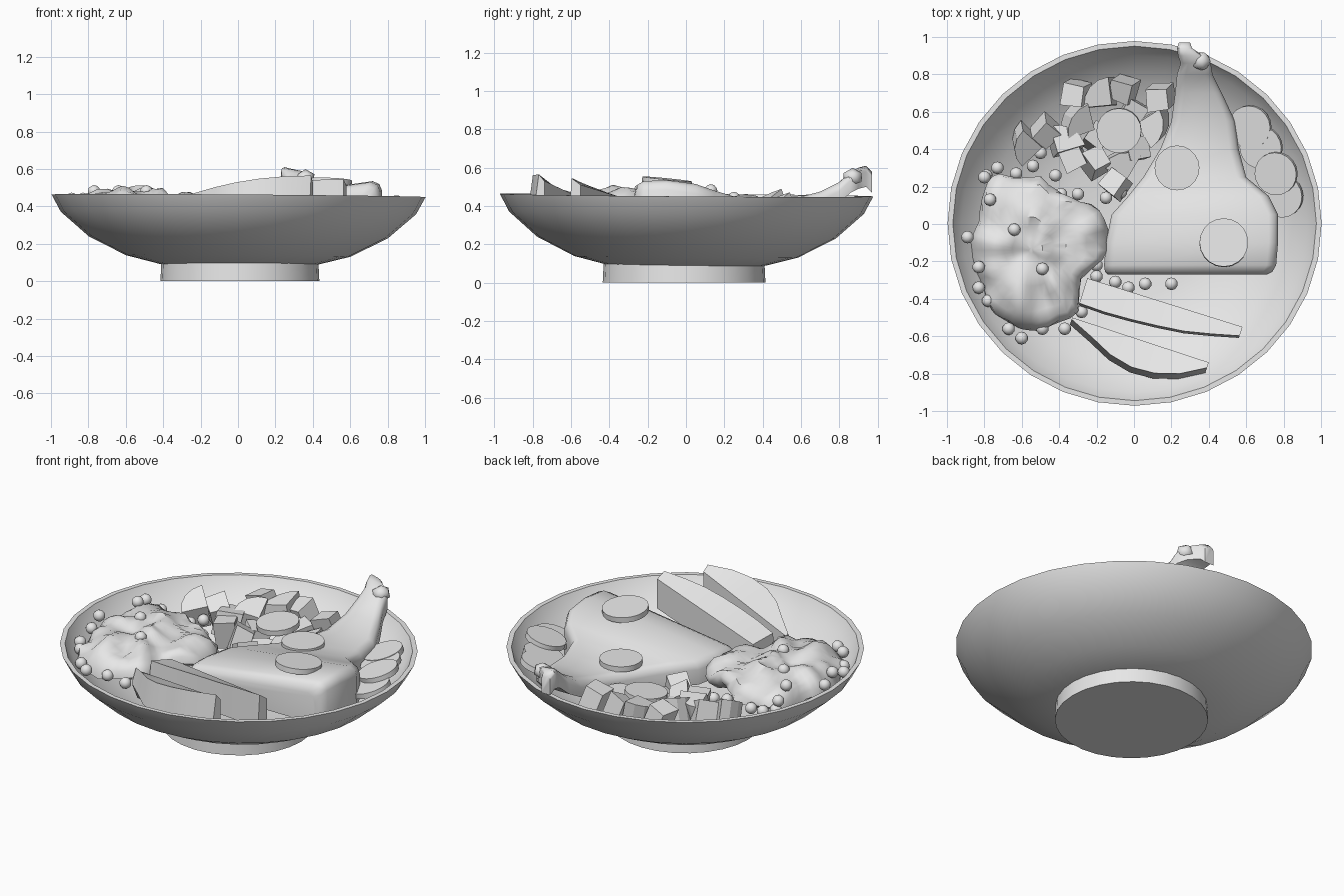
import bpy, bmesh, math, random
from mathutils import Vector, Euler, noise

random.seed(4)
cube = bpy.data.objects.get("Cube")
if cube:
    bpy.data.objects.remove(cube, do_unlink=True)

GREY = 0.8
clay = bpy.data.materials.new("plain_grey")
clay.use_nodes = True
clay.diffuse_color = (GREY, GREY, GREY, 1)
clay.node_tree.nodes["Principled BSDF"].inputs["Base Color"].default_value = (GREY, GREY, GREY, 1)


def finish(name, bm, smooth=None, location=(0, 0, 0), rotation=(0, 0, 0)):
    """Turn a bmesh into a named object, smooth below the given angle."""
    bmesh.ops.recalc_face_normals(bm, faces=bm.faces)
    mesh = bpy.data.meshes.new(name)
    bm.to_mesh(mesh)
    bm.free()
    mesh.materials.append(clay)
    obj = bpy.data.objects.new(name, mesh)
    obj.location = location
    obj.rotation_euler = rotation
    bpy.context.collection.objects.link(obj)
    if smooth:
        bpy.ops.object.select_all(action="DESELECT")
        obj.select_set(True)
        bpy.context.view_layer.objects.active = obj
        bpy.ops.object.shade_smooth_by_angle(angle=math.radians(smooth))


def loft(name, rings, smooth=None, **place):
    """Bridge closed rings of points and cap both ends."""
    bm = bmesh.new()
    loops = [[bm.verts.new(p) for p in ring] for ring in rings]
    for low, high in zip(loops, loops[1:]):
        count = len(low)
        for i in range(count):
            j = (i + 1) % count
            bm.faces.new((low[i], low[j], high[j], high[i]))
    bm.faces.new(loops[0])
    bm.faces.new(loops[-1])
    finish(name, bm, smooth, **place)


def circle(radius, z, count, stretch=1.0):
    turn = math.tau / count
    return [(radius * math.cos(i * turn), stretch * radius * math.sin(i * turn), z)
            for i in range(count)]


def ball(name, location, radius, scale=(1, 1, 1), detail=2):
    bm = bmesh.new()
    bmesh.ops.create_icosphere(bm, subdivisions=detail, radius=radius)
    bmesh.ops.scale(bm, vec=scale, verts=bm.verts)
    finish(name, bm, 60, location)


def coin(name, location, radius, tilt=(0, 0, 0)):
    loft(name, [circle(radius, -.016, 20), circle(radius, .016, 20)],
         smooth=40, location=location, rotation=tilt)


# Bowl, very slightly tilted, on its foot
bowl_profile = [(.40, .085), (.60, .135), (.80, .235), (.95, .365), (1.0, .457),
                (.972, .457), (.925, .375), (.785, .265), (.60, .17), (.40, .12)]
loft("bowl", [circle(r, z, 32, .975) for r, z in bowl_profile], smooth=35,
     rotation=(-.007, .007, 0))
loft("bowl_foot", [circle(.425, 0, 28), circle(.42, .1, 28)], smooth=35,
     location=(.01, -.01, 0))

# Meat joint: y, left x, right x, left top, right top
meat_rows = [
    (-.27, -.14, .71, .37, .46), (-.255, -.155, .74, .40, .51), (-.22, -.16, .76, .415, .53),
    (-.10, -.15, .77, .42, .535), (.05, -.12, .77, .42, .515),
    (.15, -.03, .72, .42, .48), (.25, .05, .60, .415, .45),
    (.40, .14, .56, .415, .425), (.55, .20, .54, .43, .435),
    (.70, .22, .47, .47, .475), (.80, .23, .42, .525, .525),
    (.86, .25, .41, .58, .575), (.90, .235, .37, .60, .59), (.94, .23, .31, .61, .60),
    (.97, .24, .30, .58, .57)]
sections = []
for y, xl, xr, zl, zr in meat_rows:
    base = .28 if y < .5 else max(.34, zl - .11)
    edge = min(.05, (xr - xl) / 4)
    sections.append([(xl, y, base), (xl, y, zl - edge), (xl + edge * .3, y, zl - edge * .3),
                     (xl + edge, y, zl), (xr - edge, y, zr),
                     (xr - edge * .3, y, zr - edge * .3), (xr, y, zr - edge), (xr, y, base)])
loft("meat_joint", sections, smooth=50)
ball("bone_knuckle", (.36, .87, .55), .055, (1, 1, .9), detail=1)


# Vegetable wedges: the cut face slopes up from a straight chord to a curved rind
def wedge(name, start, end, depths, chord_z, rind_z, flare):
    start, end = Vector(start), Vector(end)
    along = (end - start).normalized()
    out = Vector((along.y, -along.x))
    rows = []
    for i, depth in enumerate(depths):
        t = i / (len(depths) - 1)
        chord = start.lerp(end, t)
        rind = chord + out * depth
        foot = rind + out * flare
        inner = chord_z[0] + (chord_z[1] - chord_z[0]) * t
        outer = rind_z[0] + (rind_z[1] - rind_z[0]) * math.sin(t * math.pi / 2)
        rows.append([(chord.x, chord.y, .25 + .08 * t), (chord.x, chord.y, inner),
                     (rind.x, rind.y, outer), (foot.x, foot.y, .35)])
    loft(name, rows, smooth=25)


wedge("wedge_back", (-.25, -.29), (.58, -.55), (.14, .145, .14, .13, .115, .085, .05),
      (.43, .51), (.46, .545), .012)
wedge("wedge_front", (-.33, -.5), (.4, -.74), (.01, .065, .125, .153, .145, .105, .03),
      (.42, .53), (.44, .565), .03)

# Lumpy mash mound, reach given every thirty degrees
reach = [.40, .44, .35, .40, .45, .33, .33, .32, .40, .44, .43, .32]
SIDES = 48


def mash_point(i, scale, height):
    t = i * len(reach) / SIDES
    k = int(t)
    blend = (1 - math.cos((t - k) * math.pi)) / 2
    r = reach[k] * (1 - blend) + reach[(k + 1) % len(reach)] * blend
    a = math.tau * i / SIDES
    x, y = scale * r * math.cos(a), scale * r * math.sin(a)
    lump = noise.noise(Vector((x, y, 0)) * 8)
    grow = 1 + .07 * noise.noise(Vector((x, y, height)) * 12)
    return (-.55 + x * grow, -.14 + y * grow, height + .06 * lump)


mash_levels = [(.82, .33), (.98, .36), (.96, .40), (.87, .435), (.75, .455),
               (.6, .47), (.45, .475), (.3, .48), (.15, .48), (.04, .48)]
loft("mash", [[mash_point(i, s, z) for i in range(SIDES)] for s, z in mash_levels], smooth=50)

# Peas, in hundredths; the loose ones rest higher towards the bowl wall
loose_peas = [(-79, 26), (-73, 30), (-63, 27), (-54, 31), (-50, 38), (-42, 26), (-39, 16),
              (-30, 16), (-15, 14), (-7, 17), (-83, -34), (-78, -41), (-67, -56),
              (-60, -61), (-49, -56), (-37, -56), (-28, -47), (-20, -22),
              (-20, -28), (-10, -31), (-3, -34), (6, -32), (20, -32)]
wall_peas = [(-89, -7), (-83, -23), (-80, 25)]
top_peas = [(-77, 13), (-64, -3), (-49, -24)]
for x, y in loose_peas:
    ball("pea", (x / 100, y / 100, .22 + .002 * math.hypot(x, y)), .034)
for group, z in ((wall_peas, .44), (top_peas, .48)):
    for x, y in group:
        ball("pea", (x / 100, y / 100, z), .034)

# Loose chunks, blocks and quarter rounds, rising towards the bowl wall
SLICE_SPOT = Vector((-.08, .5))
chunks = [(-58, 43), (-47, 50), (-31, 70), (-17, 69), (-5, 72), (14, 68), (-30, 55),
          (-33, 36), (-21, 33), (-7, 32), (-10, 21), (1, 40), (11, 53), (-20, 46),
          (0, 60), (-38, 44)]
block = [(-.06, -.055), (.06, -.055), (.05, .065), (-.055, .06)]
quarter = [(-.06, -.06)] + [(-.06 + .15 * math.cos(a * math.pi / 8),
                             -.06 + .15 * math.sin(a * math.pi / 8)) for a in range(5)]
for n, (x, y) in enumerate(chunks):
    outline = quarter if n % 3 == 0 else block
    spot = Vector((x, y)) / 100
    sink = .05 if (spot - SLICE_SPOT).length < .2 else 0
    tilt = Euler((random.uniform(-.35, .35), random.uniform(-.35, .35), random.uniform(0, 6)))
    loft("chunk", [[(u, v, -.075) for u, v in outline],
                   [(u, v, .08 + .2 * u) for u, v in outline]],
         location=(spot.x, spot.y, .26 + .14 * spot.length - sink), rotation=tilt)

# Round slices: on the meat, on the chunks and leaning on the bowl wall
coin("slice_on_meat_front", (.48, -.1, .525), .13, (-.1, .03, 0))
coin("slice_on_meat_back", (.23, .3, .43), .12)
coin("slice_on_chunks", (SLICE_SPOT.x, SLICE_SPOT.y, .39), .12, (.08, -.05, 0))
for x, y, z in ((.62, .52, .39), (.68, .41, .385), (.76, .27, .41), (.79, .15, .37)):
    coin("slice_by_wall", (x, y, z), .115, (.15, -.25, 0))
